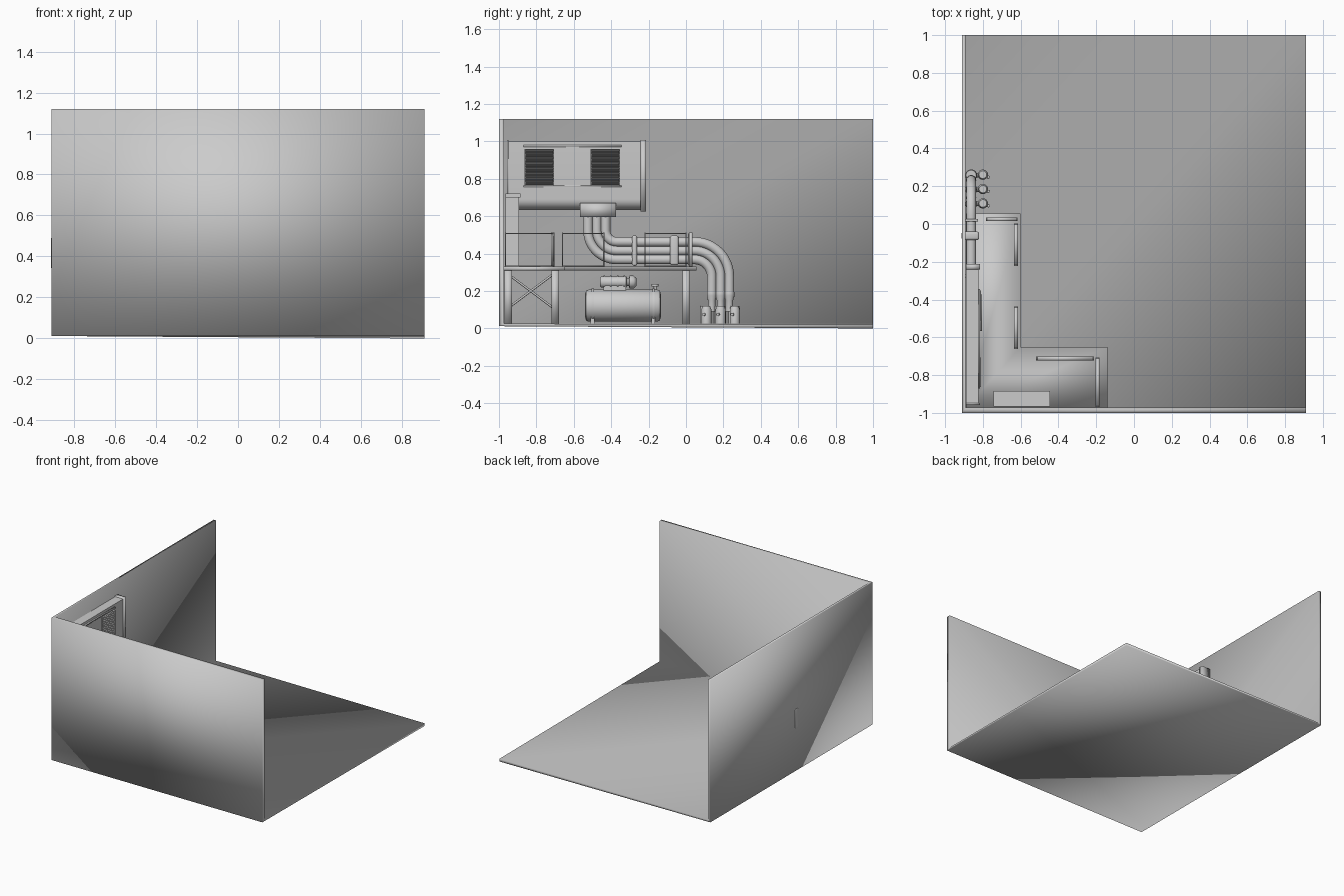
import bpy, bmesh, math
from mathutils import Vector

if "Cube" in bpy.data.objects:
    bpy.data.objects.remove(bpy.data.objects["Cube"])


def mesh_object(name, bm, smooth=0):
    """smooth: 0 flat, otherwise the angle in degrees (180 = soft everywhere)."""
    bmesh.ops.recalc_face_normals(bm, faces=bm.faces)
    me = bpy.data.meshes.new(name)
    bm.to_mesh(me)
    bm.free()
    ob = bpy.data.objects.new(name, me)
    bpy.context.collection.objects.link(ob)
    if smooth >= 180:
        me.shade_smooth()
    elif smooth:
        bpy.ops.object.select_all(action='DESELECT')
        ob.select_set(True)
        bpy.context.view_layer.objects.active = ob
        bpy.ops.object.shade_smooth_by_angle(angle=math.radians(smooth))
    return ob


def box(name, x0, x1, y0, y1, z0, z1, bevel=0, smooth=0):
    bm = bmesh.new()
    bmesh.ops.create_cube(bm, size=1)
    for v in bm.verts:
        v.co = Vector((x0 if v.co.x < 0 else x1, y0 if v.co.y < 0 else y1,
                       z0 if v.co.z < 0 else z1))
    if bevel:
        bmesh.ops.bevel(bm, geom=bm.edges[:], offset=bevel, segments=3,
                        profile=0.5, affect='EDGES')
    return mesh_object(name, bm, 35 if bevel else smooth)


def prism(name, pts, shift, smooth=35):
    """Extrude a closed outline along a vector."""
    bm = bmesh.new()
    a = [bm.verts.new(p) for p in pts]
    b = [bm.verts.new(Vector(p) + shift) for p in pts]
    bm.faces.new(a)
    bm.faces.new(b)
    for i in range(len(a)):
        j = (i + 1) % len(a)
        bm.faces.new((a[i], a[j], b[j], b[i]))
    return mesh_object(name, bm, smooth)


def lathe(name, start, axis, profile, n=24):
    """Revolve (radius, distance) pairs round an axis from a start point."""
    q = Vector((0, 0, 1)).rotation_difference(Vector(axis).normalized())
    bm = bmesh.new()
    rings = []
    for r, h in profile:
        rings.append([bm.verts.new(Vector(start) + q @ Vector(
            (r * math.cos(2 * math.pi * i / n), r * math.sin(2 * math.pi * i / n), h)))
            for i in range(n)])
    for a, b in zip(rings, rings[1:]):
        for i in range(n):
            bm.faces.new((a[i], a[(i + 1) % n], b[(i + 1) % n], b[i]))
    bm.faces.new(rings[0])
    bm.faces.new(rings[-1])
    return mesh_object(name, bm, 50)


def rod(name, a, b, r, n=12):
    d = Vector(b) - Vector(a)
    return lathe(name, a, d, [(r, 0), (r, d.length)], n)


def pipe(name, pts, r):
    cu = bpy.data.curves.new(name, 'CURVE')
    cu.dimensions = '3D'
    cu.bevel_depth = r
    cu.bevel_resolution = 5
    cu.use_fill_caps = True
    sp = cu.splines.new('POLY')
    sp.points.add(len(pts) - 1)
    for p, co in zip(sp.points, pts):
        p.co = (*co, 1)
    sp.use_smooth = True
    bpy.context.collection.objects.link(bpy.data.objects.new(name, cu))


# Room corner: floor and two walls as one welded, soft-shaded shell
X, Y, Z = (-0.91, 0.91), (-1, 1), (0.012, 1.12)
bm = bmesh.new()
shells = []
for ins in (0, 1):  # outer skin, then inner skin
    xs, ys, zs = (X[0] + 0.018 * ins, X[1]), (Y[0] + 0.028 * ins, Y[1]), (Z[0] + 0.014 * ins, Z[1])
    v = {(i, j, k): bm.verts.new((xs[i], ys[j], zs[k]))
         for i in (0, 1) for j in (0, 1) for k in (0, 1) if i + j + k < 3}
    v[1, 1, 0].co.z -= 0.012 - 0.006 * ins  # one floor corner dips slightly
    for quad in (((0, 0, 0), (1, 0, 0), (1, 1, 0), (0, 1, 0)),
                 ((0, 0, 0), (0, 1, 0), (0, 1, 1), (0, 0, 1)),
                 ((0, 0, 0), (0, 0, 1), (1, 0, 1), (1, 0, 0))):
        bm.faces.new([v[q] for q in quad])
    shells.append(v)
rim = [(1, 0, 0), (1, 1, 0), (0, 1, 0), (0, 1, 1), (0, 0, 1), (1, 0, 1)]
for a, b in zip(rim, rim[1:] + rim[:1]):
    bm.faces.new((shells[0][a], shells[0][b], shells[1][b], shells[1][a]))
mesh_object("room_shell", bm, 180)

# L-shaped platform
L = [(-0.89, 0.055), (-0.60, 0.055), (-0.60, -0.65), (-0.14, -0.65), (-0.14, -0.972), (-0.89, -0.972)]
prism("platform", [(x, y, 0.31) for x, y in L], Vector((0, 0, 0.02)), 180)

# Platform posts and cross braces
for x, y in [(-0.17, -0.70), (-0.17, -0.95), (-0.63, -0.70), (-0.63, 0.0), (-0.86, 0.0)]:
    box("platform_post", x - 0.018, x + 0.018, y - 0.02, y + 0.02, 0.02, 0.31, smooth=180)
for z0, z1 in [(0.11, 0.29), (0.29, 0.11)]:
    rod("side_brace", (-0.17, -0.95, z0), (-0.17, -0.71, z1), 0.006, 8)
    rod("inner_brace", (-0.63, -0.70, z0), (-0.17, -0.70, z1), 0.006, 8)


# Open guard rails: top bar, bottom bar and two uprights
def rail(x0, y0, x1, y1):
    w, t = 0.01, 0.003
    along_x = abs(x1 - x0) > abs(y1 - y0)
    ex, ey = (0, w) if along_x else (w, 0)
    for z in (0.334, 0.508):
        box("rail_bar", x0 - ex, x1 + ex, y0 - ey, y1 + ey, z - t, z + t, smooth=180)
    for x, y in ((x0, y0), (x1, y1)):
        ux, uy = (t, w) if along_x else (w, t)
        box("rail_upright", x - ux, x + ux, y - uy, y + uy, 0.33, 0.512, smooth=180)


rail(-0.78, 0.025, -0.62, 0.025)
rail(-0.625, -0.22, -0.625, 0.0)
rail(-0.625, -0.66, -0.625, -0.44)
rail(-0.515, -0.712, -0.215, -0.712)
rail(-0.193, -0.965, -0.193, -0.71)

# Control cabinet on the platform
box("control_cabinet", -0.735, -0.455, -0.965, -0.892, 0.33, 0.70)
box("cabinet_lid", -0.745, -0.445, -0.965, -0.885, 0.70, 0.722)

# Wall air unit: rounded-bottom body with end plates
prof = [(-0.89, 1.0), (-0.822, 1.0), (-0.822, 0.69)]
prof += [(-0.882 + 0.06 * math.cos(a * math.pi / 12), 0.69 - 0.055 * math.sin(a * math.pi / 12))
         for a in range(1, 7)] + [(-0.89, 0.635)]
prism("air_unit_body", [(x, -0.95, z) for x, z in prof], Vector((0, 0.71, 0)))
for y0, y1 in [(-0.957, -0.948), (-0.242, -0.213)]:
    box("air_unit_end", -0.89, -0.815, y0, y1, 0.625, 1.007, smooth=180)
for z in (0.975, 0.76):
    box("air_unit_trim", -0.83, -0.815, -0.87, -0.345, z - 0.005, z + 0.005, smooth=180)

# Two vents with downward-facing slats
for y0 in (-0.863, -0.51):
    y1 = y0 + 0.157
    for a, b in ((y0, y0 + 0.004), (y1 - 0.004, y1)):
        box("vent_side", -0.83, -0.81, a, b, 0.765, 0.96)
    for i in range(22):
        z = 0.766 + i * 0.0088
        prism("vent_slat", [(-0.822, y0, z), (-0.81, y0, z + 0.0065), (-0.81, y0, z + 0.008),
                            (-0.822, y0, z + 0.008)], Vector((0, 0.157, 0)), 0)

# Outlet box under the air unit
box("outlet_box", -0.89, -0.805, -0.567, -0.374, 0.595, 0.67, smooth=180)

# Three nested ducts running down, along the wall and to the floor
PX = -0.862
foot_y = []
for r1, r2 in ((0.06, 0.187), (0.107, 0.14), (0.154, 0.093)):
    pts = [(PX, -0.37 - r1, 0.61)]
    for i in range(13):
        a = math.pi + i * math.pi / 24
        pts.append((PX, -0.37 + r1 * math.cos(a), 0.523 + r1 * math.sin(a)))
    for i in range(13):
        a = math.pi / 2 - i * math.pi / 24
        pts.append((PX, 0.045 + r2 * math.cos(a), 0.276 + r2 * math.sin(a)))
    pts.append((PX, 0.045 + r2, 0.19))
    pipe("duct", pts, 0.026)
    foot_y.append(0.045 + r2)

# Duct ends, floor sockets and side valves
for y, fy in zip(foot_y, (0.258, 0.182, 0.106)):
    lathe("duct_end", (PX, y, 0.09), (0, 0, 1),
          [(0.02, 0), (0.02, 0.06), (0.027, 0.085), (0.027, 0.10), (0.024, 0.115)])
    lathe("floor_socket", (PX, fy, 0.02), (0, 0, 1),
          [(0.031, 0), (0.031, 0.085), (0.027, 0.10)])
    lathe("side_socket", (-0.80, fy + 0.003, 0.02), (0, 0, 1),
          [(0.027, 0), (0.027, 0.08), (0.02, 0.10)])
    rod("socket_link", (PX, fy, 0.07), (-0.80, fy, 0.07), 0.012)
    rod("valve_stem", (-0.80, fy, 0.075), (-0.765, fy - 0.012, 0.075), 0.008)

# Duct clamps
box("duct_clamp_narrow", -0.892, -0.83, -0.288, -0.262, 0.335, 0.497, 0.01)
box("duct_clamp_wide", -0.913, -0.82, -0.085, -0.04, 0.338, 0.497, 0.012)
box("duct_clamp_end", -0.892, -0.825, 0.012, 0.027, 0.335, 0.51, 0.005)

# Compressor tank with bands, feet, motor and valve
TX = -0.75
lathe("tank", (TX, -0.54, 0.122), (0, 1, 0),
      [(0.06, 0), (0.08, 0.006), (0.086, 0.02), (0.086, 0.385), (0.08, 0.40), (0.06, 0.406)], 32)
for y in (-0.505, -0.18):
    lathe("tank_band", (TX, y, 0.122), (0, 1, 0), [(0.091, 0), (0.091, 0.012)], 32)
    box("tank_foot", TX - 0.06, TX + 0.06, y - 0.005, y + 0.015, 0.02, 0.06)
lathe("motor", (TX, -0.46, 0.248), (0, 1, 0),
      [(0.022, 0), (0.03, 0.008), (0.03, 0.14), (0.022, 0.145), (0.022, 0.155),
       (0.034, 0.158), (0.034, 0.18), (0.02, 0.195)])
for y in (-0.44, -0.405, -0.37, -0.335):
    lathe("motor_ring", (TX, y, 0.248), (0, 1, 0), [(0.034, 0), (0.034, 0.008)])
box("motor_mount", TX - 0.025, TX + 0.025, -0.44, -0.32, 0.19, 0.23)
rod("tank_valve_stem", (TX, -0.165, 0.19), (TX, -0.165, 0.235), 0.008)
lathe("tank_valve_cap", (TX, -0.165, 0.225), (0, 0, 1), [(0.019, 0), (0.019, 0.014)])
